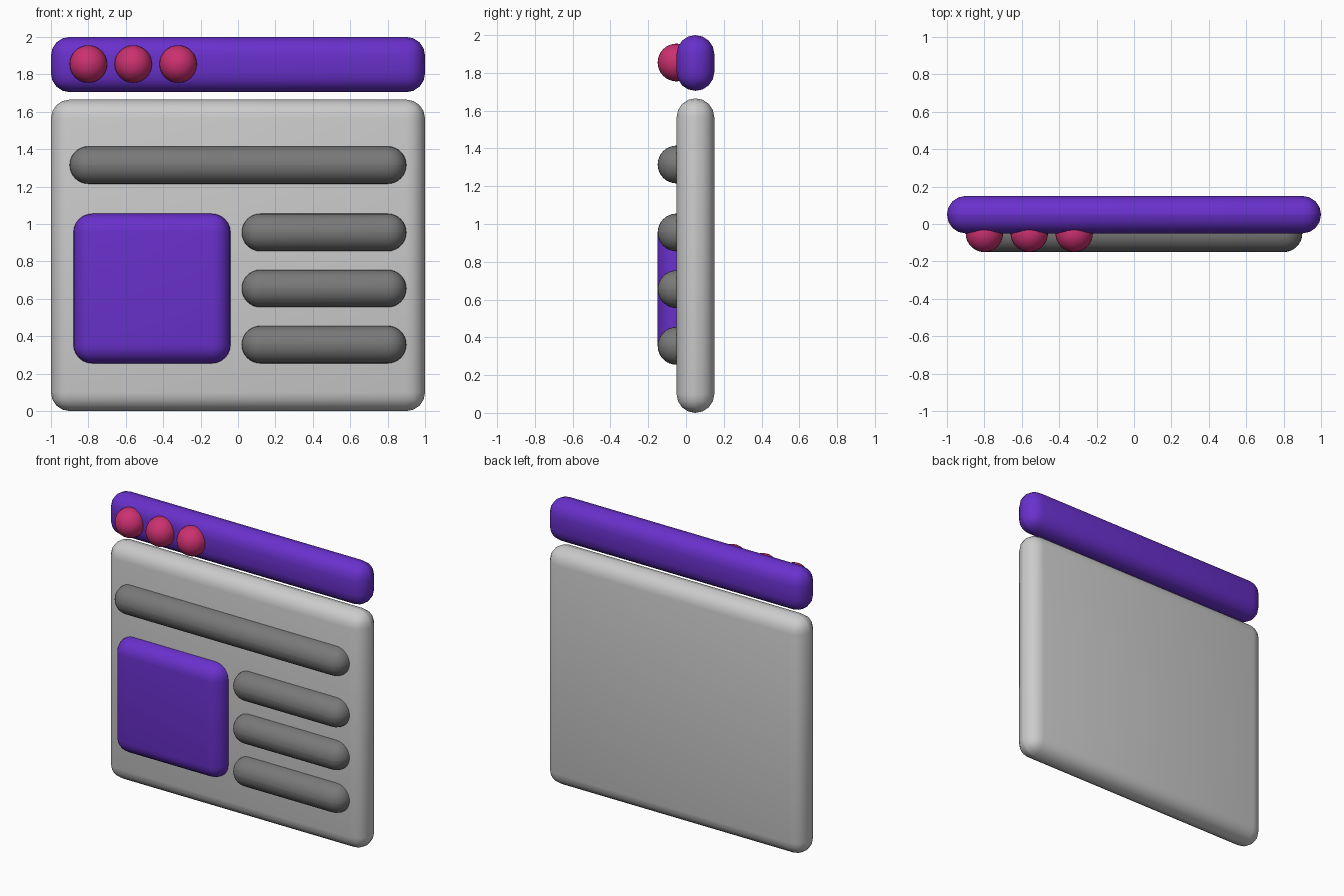
import bpy, bmesh
from mathutils import Matrix, Vector

if "Cube" in bpy.data.objects:
    bpy.data.objects.remove(bpy.data.objects["Cube"])

FRONT, MID, BACK = -0.15, -0.05, 0.15   # key depths


def material(name, rgb):
    m = bpy.data.materials.new(name)
    m.diffuse_color = (*rgb, 1)
    m.use_nodes = True
    m.node_tree.nodes["Principled BSDF"].inputs["Base Color"].default_value = m.diffuse_color
    return m


def finish(bm, name, mat):
    for f in bm.faces:
        f.smooth = True
    mesh = bpy.data.meshes.new(name)
    bm.to_mesh(mesh)
    bm.free()
    obj = bpy.data.objects.new(name, mesh)
    bpy.context.collection.objects.link(obj)
    if mat:
        mesh.materials.append(mat)
    return obj


def rounded_box(name, x, y, z, radius, segments, mat=None):
    """Box spanning the given (min, max) ranges with every edge rounded."""
    lo, hi = Vector((x[0], y[0], z[0])), Vector((x[1], y[1], z[1]))
    bm = bmesh.new()
    bmesh.ops.create_cube(bm, size=1, matrix=Matrix.Translation((lo + hi) / 2)
                          @ Matrix.Diagonal((*(hi - lo), 1)))
    bmesh.ops.bevel(bm, geom=bm.edges[:], offset=radius * 0.999, segments=segments,
                    profile=0.5, affect='EDGES')
    return finish(bm, name, mat)


def ball(name, centre, radius, mat):
    bm = bmesh.new()
    bmesh.ops.create_uvsphere(bm, u_segments=32, v_segments=16, radius=radius,
                              matrix=Matrix.Translation(centre))
    return finish(bm, name, mat)


purple = material("purple", (0.14, 0.03, 0.60))
pink = material("pink", (0.60, 0.03, 0.16))
dark = material("dark_grey", (0.19, 0.19, 0.19))

# Window: title bar above the page panel
rounded_box("title_bar", (-1, 1), (MID, BACK), (1.705, 2.0), 0.1, 4, purple)
rounded_box("page_panel", (-1, 1), (MID, BACK), (0, 1.665), 0.1, 4)

# Round buttons on the title bar
for i in range(3):
    ball(f"button_{i + 1}", (-0.80 + 0.24 * i, MID, 1.855), 0.1, pink)

# Picture block, half sunk into the panel
rounded_box("picture_block", (-0.88, -0.04), (FRONT, 0.05), (0.255, 1.055), 0.1, 6, purple)

# Text lines: one wide heading and three short lines
rounded_box("heading_line", (-0.9, 0.9), (FRONT, 0.05), (1.215, 1.415), 0.1, 8, dark)
for i in range(3):
    z = 0.355 + 0.30 * i
    rounded_box(f"text_line_{i + 1}", (0.02, 0.9), (FRONT, 0.05), (z - 0.1, z + 0.1), 0.1, 8, dark)
